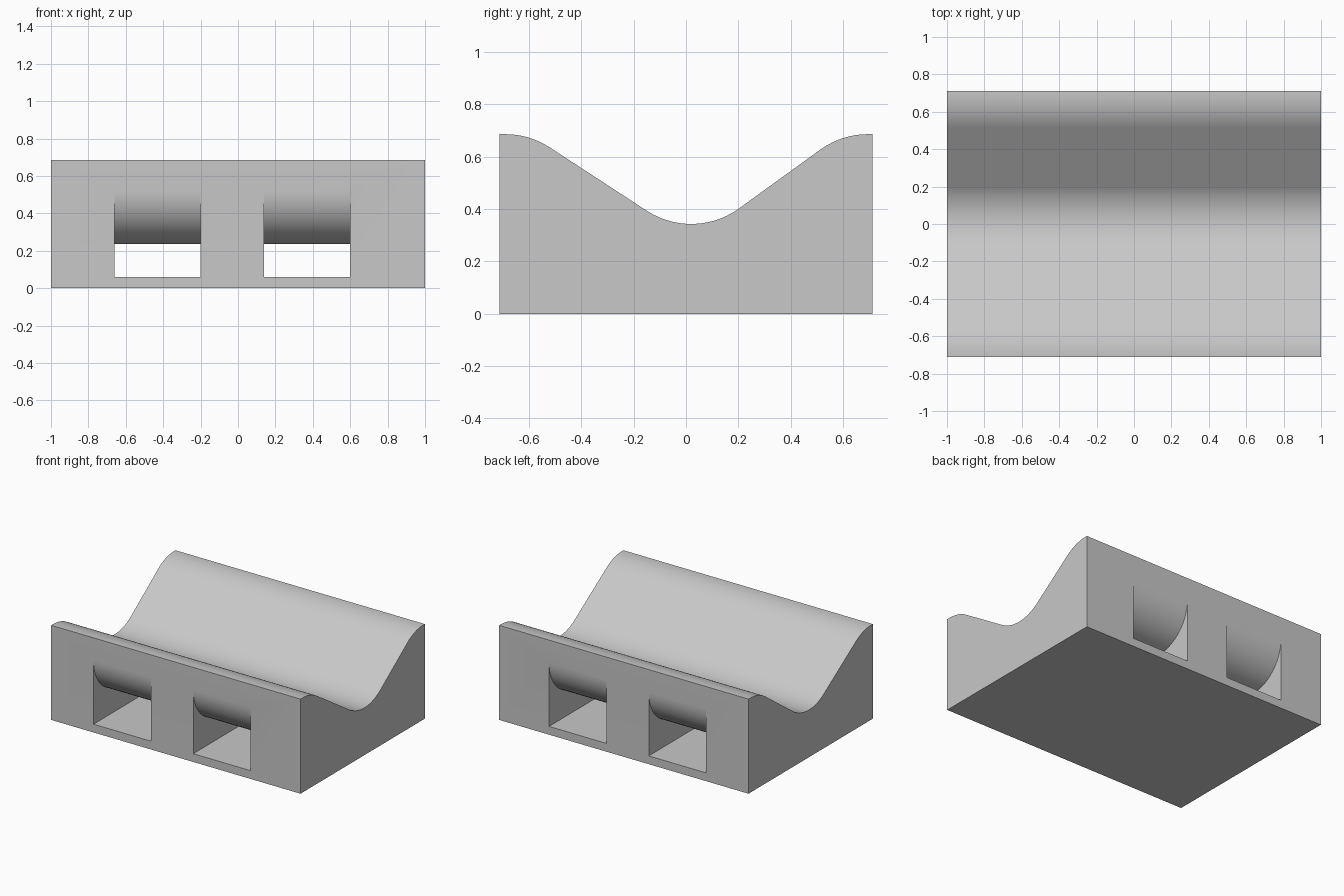
import bpy, bmesh
from math import sin, cos, asin, atan2, hypot, pi

if "Cube" in bpy.data.objects:
    bpy.data.objects.remove(bpy.data.objects["Cube"], do_unlink=True)

HALF_Y = 0.712
CREST_Z, VALLEY_Z, VALLEY_Y = 0.686, 0.343, 0.02
BEND = 0.31          # radius of the crest and valley bends
STEPS = 14

grey = bpy.data.materials.new("light grey")
grey.use_nodes = True
colour = (0.58, 0.58, 0.58, 1)
grey.diffuse_color = colour
grey.node_tree.nodes["Principled BSDF"].inputs["Base Color"].default_value = colour


def arc(cy, cz, radius, start, end):
    """Points of an arc in the yz plane."""
    angles = [start + (end - start) * i / STEPS for i in range(STEPS + 1)]
    return [(cy + radius * cos(a), cz + radius * sin(a)) for a in angles]


def extrude_profile(name, profile, x0, x1):
    """Prism along x from a yz profile."""
    bm = bmesh.new()
    face = bm.faces.new([bm.verts.new((x0, y, z)) for y, z in profile])
    new = bmesh.ops.extrude_face_region(bm, geom=[face])["geom"]
    verts = [v for v in new if isinstance(v, bmesh.types.BMVert)]
    bmesh.ops.translate(bm, verts=verts, vec=(x1 - x0, 0, 0))
    bmesh.ops.recalc_face_normals(bm, faces=bm.faces)
    mesh = bpy.data.meshes.new(name)
    bm.to_mesh(mesh)
    bm.free()
    mesh.materials.append(grey)
    obj = bpy.data.objects.new(name, mesh)
    bpy.context.collection.objects.link(obj)
    return obj


def slope_angle(run):
    """Slope of the straight line tangent to the crest and valley bends."""
    rise = CREST_Z - VALLEY_Z - 2 * BEND
    return asin(2 * BEND / hypot(run, rise)) + atan2(rise, run)


# Cradle body: front crest, valley, back crest
front_y, back_y = -0.69, 0.695
front_slope = slope_angle(VALLEY_Y - front_y)
back_slope = slope_angle(back_y - VALLEY_Y)
top = arc(front_y, CREST_Z - BEND, BEND, pi / 2, pi / 2 - front_slope)
top += arc(VALLEY_Y, VALLEY_Z + BEND, BEND, -pi / 2 - front_slope, -pi / 2 + back_slope)
top += arc(back_y, CREST_Z - BEND, BEND, pi / 2 + back_slope, pi / 2)
outline = [(-HALF_Y, 0), (-HALF_Y, CREST_Z)] + top + [(HALF_Y, CREST_Z), (HALF_Y, 0)]
body = extrude_profile("cradle_body", outline, -1, 1)

# Tunnels with a ceiling that flares up to the front and back faces
FLOOR, CEILING, FLARE, OUT = 0.06, 0.235, 0.285, 0.8
flare_z, flare_y = CEILING + FLARE, HALF_Y - FLARE
ceiling = arc(-flare_y, flare_z, FLARE, pi, 1.5 * pi)
ceiling += arc(flare_y, flare_z, FLARE, -pi / 2, 0)
tunnel = [(-OUT, FLOOR), (-OUT, flare_z)] + ceiling + [(OUT, flare_z), (OUT, FLOOR)]

bpy.context.view_layer.objects.active = body
for side, x0 in (("right", -0.66), ("left", 0.14)):
    cutter = extrude_profile(side + "_tunnel_cutter", tunnel, x0, x0 + 0.46)
    cutter.hide_render = True
    cut = body.modifiers.new(side + "_tunnel", "BOOLEAN")
    cut.operation = "DIFFERENCE"
    cut.solver = "EXACT"
    cut.object = cutter
    bpy.ops.object.modifier_apply(modifier=cut.name)
    bpy.data.objects.remove(cutter, do_unlink=True)

# Smooth bends, sharp edges
body.select_set(True)
bpy.ops.object.shade_smooth_by_angle(angle=pi / 6)
